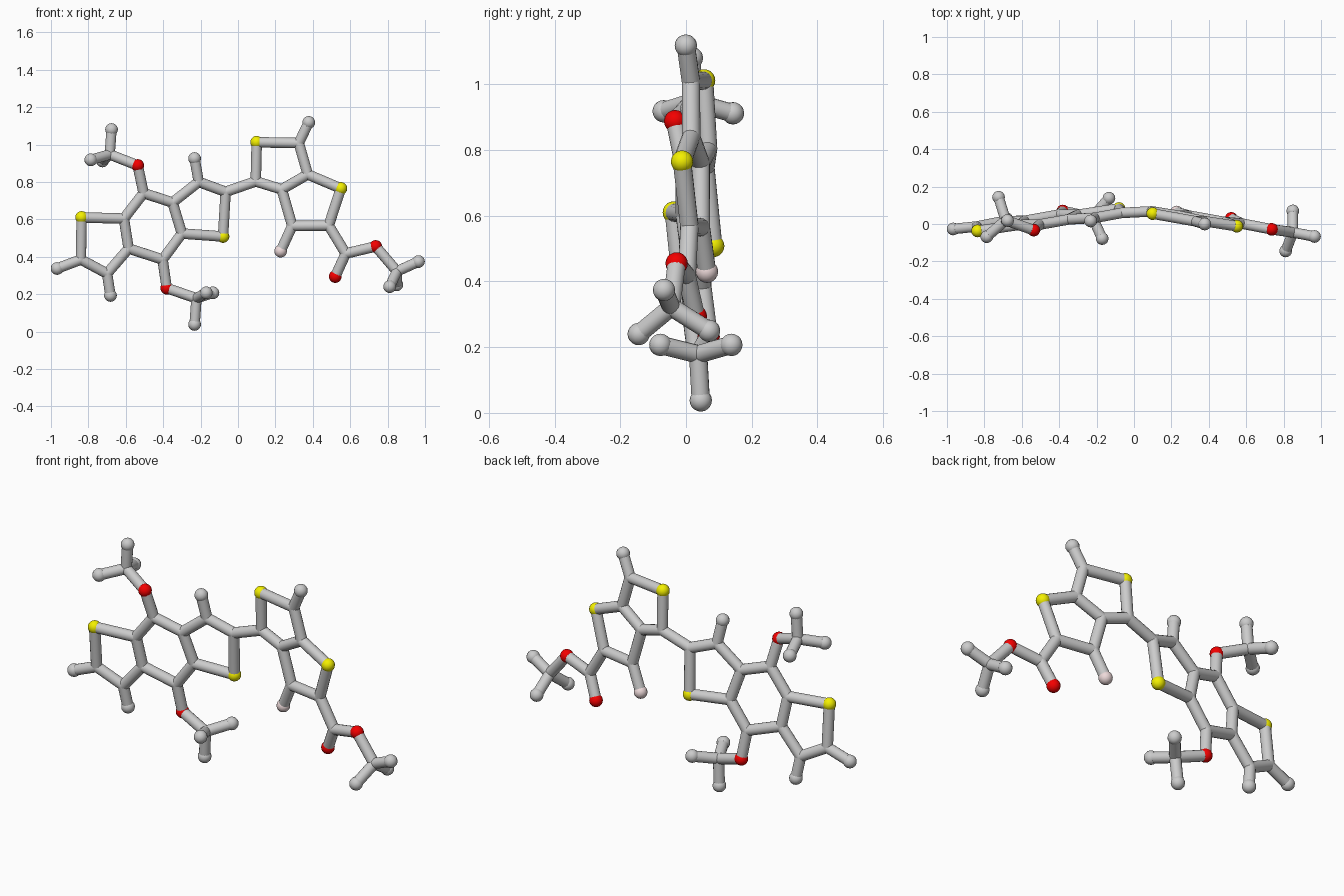
import bpy, bmesh
from mathutils import Vector

if "Cube" in bpy.data.objects:
    bpy.data.objects.remove(bpy.data.objects["Cube"])

BOND_R, BALL_R = 0.028, 0.034


def left(x, z):    # tilted plane of the three fused rings
    return (x, 0.149 + 0.1442 * x - 0.1074 * z, z)


def right(x, z):   # tilted plane of the two fused rings
    return (x, 0.128 - 0.179 * x - 0.0543 * z, z)


# joints and end atoms
P = {
    "s1": left(-.836, .61), "c2": left(-.84, .385), "h2": left(-.967, .337),
    "c3": left(-.70, .31), "h3": left(-.682, .193), "c3a": left(-.585, .444),
    "c7a": left(-.61, .604), "c4": left(-.505, .74), "o4": (-.536, -.033, .888),
    "c4a": left(-.35, .69), "c8a": left(-.30, .524), "c8": left(-.403, .385),
    "o8": left(-.381, .232), "c5": left(-.21, .80), "h5": left(-.232, .925),
    "c6": left(-.066, .747), "s7": left(-.08, .508),
    "m4": (-.686, .02, .947), "m4a": (-.676, .018, 1.08),
    "m4b": (-.787, -.068, .918), "m4c": (-.724, .143, .912),
    "m8": (-.222, .037, .178), "m8a": (-.232, .045, .038),
    "m8b": (-.17, -.078, .207), "m8c": (-.134, .138, .207),
    "d1": right(.095, .803), "s8": right(.10, 1.012), "c9": right(.325, 1.008),
    "h9": right(.378, 1.118), "c10": right(.373, .84), "c11": right(.234, .76),
    "s12": right(.55, .765), "c13": right(.485, .567), "c14": right(.29, .565),
    "f": right(.228, .43), "e": right(.576, .417), "oe": (.52, .03, .294),
    "os": right(.736, .455), "me": (.85, -.045, .322),
    "mea": (.965, -.067, .374), "meb": (.811, -.144, .24), "mec": (.849, .07, .25),
}

# chains of bonded joints
CHAINS = {
    "left_outer_ring": "c7a s1 c2 c3 c3a", "left_middle_ring": "c3a c7a c4 c4a c8a c8 c3a",
    "left_inner_ring": "c4a c5 c6 s7 c8a", "stub_a": "c2 h2", "stub_b": "c3 h3",
    "stub_c": "c5 h5", "upper_branch": "c4 o4 m4 m4a", "upper_prongs": "m4b m4 m4c",
    "lower_branch": "c8 o8 m8 m8a", "lower_prongs": "m8b m8 m8c", "link_rod": "c6 d1",
    "right_upper_ring": "d1 s8 c9 c10 c11 d1", "right_lower_ring": "c10 s12 c13 c14 c11",
    "stub_d": "c9 h9", "stub_e": "c14 f", "right_branch": "c13 e os me mea",
    "right_fork": "e oe", "right_prongs": "meb me mec",
}


def finish(name, bm, mat=None):
    me = bpy.data.meshes.new(name)
    bm.to_mesh(me)
    bm.free()
    for p in me.polygons:
        p.use_smooth = True
    if mat:
        me.materials.append(mat)
    ob = bpy.data.objects.new(name, me)
    bpy.context.collection.objects.link(ob)


def ball(bm, pos, r):
    g = bmesh.ops.create_uvsphere(bm, u_segments=16, v_segments=10, radius=r)
    bmesh.ops.translate(bm, verts=g["verts"], vec=pos)


def rod(bm, a, b):
    a, b = Vector(a), Vector(b)
    d = b - a
    g = bmesh.ops.create_cone(bm, segments=16, radius1=BOND_R, radius2=BOND_R,
                              depth=d.length, cap_ends=False)
    bmesh.ops.rotate(bm, verts=g["verts"], matrix=d.to_track_quat("Z", "Y").to_matrix())
    bmesh.ops.translate(bm, verts=g["verts"], vec=(a + b) / 2)


# rods with rounded joints
for name, chain in CHAINS.items():
    keys = chain.split()
    bm = bmesh.new()
    for a, b in zip(keys, keys[1:]):
        rod(bm, P[a], P[b])
    for k in set(keys):
        ball(bm, P[k], BOND_R)
    finish(name, bm)


def material(name, color):
    m = bpy.data.materials.new(name)
    m.diffuse_color = color
    m.use_nodes = True
    m.node_tree.nodes["Principled BSDF"].inputs["Base Color"].default_value = m.diffuse_color
    return m


# visible atom balls by colour
BALLS = {
    "sulfur_ball": ("s1 s7 s8 s12", material("yellow", (.9, .87, 0, 1))),
    "oxygen_ball": ("o4 o8 oe os", material("red", (.9, 0, 0, 1))),
    "fluorine_ball": ("f", material("pale_pink", (.85, .7, .7, 1))),
    "hydrogen_ball": ("h2 h3 h5 h9 m4a m4b m4c m8a m8b m8c mea meb mec", None),
}
for name, (keys, mat) in BALLS.items():
    for k in keys.split():
        bm = bmesh.new()
        ball(bm, P[k], BALL_R)
        finish(name, bm, mat)
